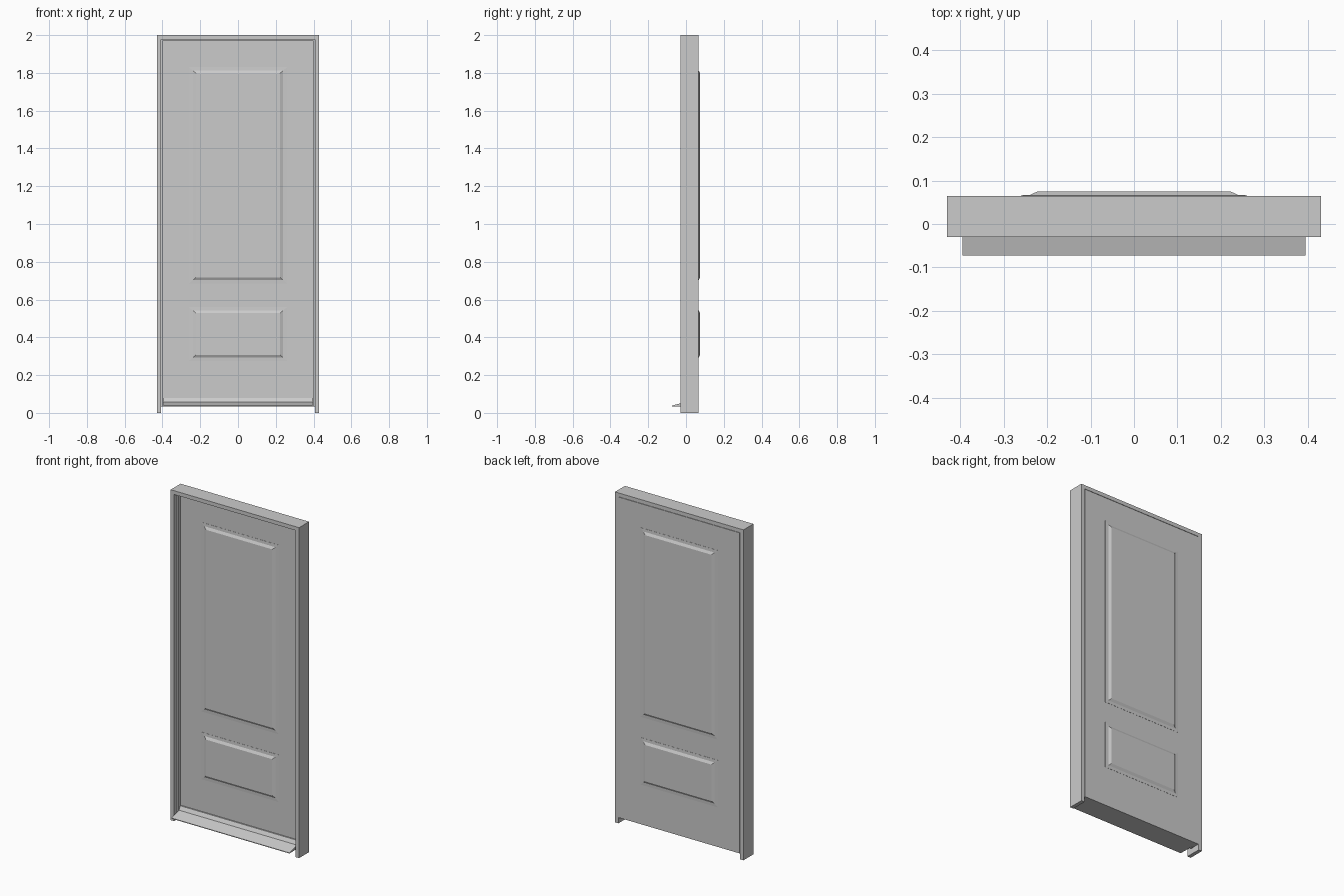
import bpy, bmesh

if "Cube" in bpy.data.objects:
    bpy.data.objects.remove(bpy.data.objects["Cube"])


def make_object(name, bm):
    bmesh.ops.recalc_face_normals(bm, faces=bm.faces[:])
    mesh = bpy.data.meshes.new(name)
    bm.to_mesh(mesh)
    bm.free()
    obj = bpy.data.objects.new(name, mesh)
    bpy.context.collection.objects.link(obj)
    return obj


def extrude_profile(name, points, vector):
    """Closed 3D outline pushed along a vector."""
    bm = bmesh.new()
    face = bm.faces.new([bm.verts.new(p) for p in points])
    new = bmesh.ops.extrude_face_region(bm, geom=[face])["geom"]
    moved = [v for v in new if isinstance(v, bmesh.types.BMVert)]
    bmesh.ops.translate(bm, verts=moved, vec=vector)
    return make_object(name, bm)


def arch(name, outer, inner, top, inner_top, bottom, y0, y1):
    """Upside-down U shape: two uprights and a head."""
    outline = [(-outer, bottom), (-outer, top), (outer, top), (outer, bottom),
               (inner, bottom), (inner, inner_top), (-inner, inner_top), (-inner, bottom)]
    extrude_profile(name, [(x, y0, z) for x, z in outline], (0, y1 - y0, 0))


def raised_panel(name, half_w, z0, z1, y, side):
    """Stacked rectangles: thin lip, then a bevelled raised field."""
    bm = bmesh.new()
    rings = []
    for inset, rise in ((0, 0), (0, 0.001), (0.021, 0.002), (0.038, 0.01)):
        w, zi, yy = half_w - inset, inset * 0.85, y + side * rise
        rings.append([bm.verts.new(c) for c in (
            (-w, yy, z0 + zi), (w, yy, z0 + zi), (w, yy, z1 - zi), (-w, yy, z1 - zi))])
    for a, b in zip(rings, rings[1:]):
        for i in range(4):
            j = (i + 1) % 4
            bm.faces.new((a[i], a[j], b[j], b[i]))
    bm.faces.new(rings[0])
    bm.faces.new(rings[-1])
    make_object(name, bm)


FRONT, BACK = 0.02, 0.065

# Frame and the stop the leaf closes against
arch("door_frame", 0.43, 0.407, 2.0, 1.977, 0.0, -0.03, BACK)
arch("door_stop", 0.407, 0.399, 1.977, 1.969, 0.035, 0.0, FRONT)

# Leaf
leaf = [(-0.405, 0.035), (0.405, 0.035), (0.405, 1.975), (-0.405, 1.975)]
extrude_profile("door_leaf", [(x, FRONT, z) for x, z in leaf], (0, BACK - FRONT, 0))

# Raised panels on both faces
for label, z0, z1 in (("upper", 0.685, 1.83), ("lower", 0.275, 0.56)):
    raised_panel(label + "_panel_front", 0.26, z0, z1, FRONT, -1)
    raised_panel(label + "_panel_back", 0.26, z0, z1, BACK, 1)

# Sloping weather bar along the bottom of the leaf
bar = [(0.02, 0.035), (-0.073, 0.035), (-0.073, 0.039), (0.0, 0.058), (0.012, 0.08), (0.02, 0.08)]
extrude_profile("weather_bar", [(-0.395, y, z) for y, z in bar], (0.79, 0, 0))
